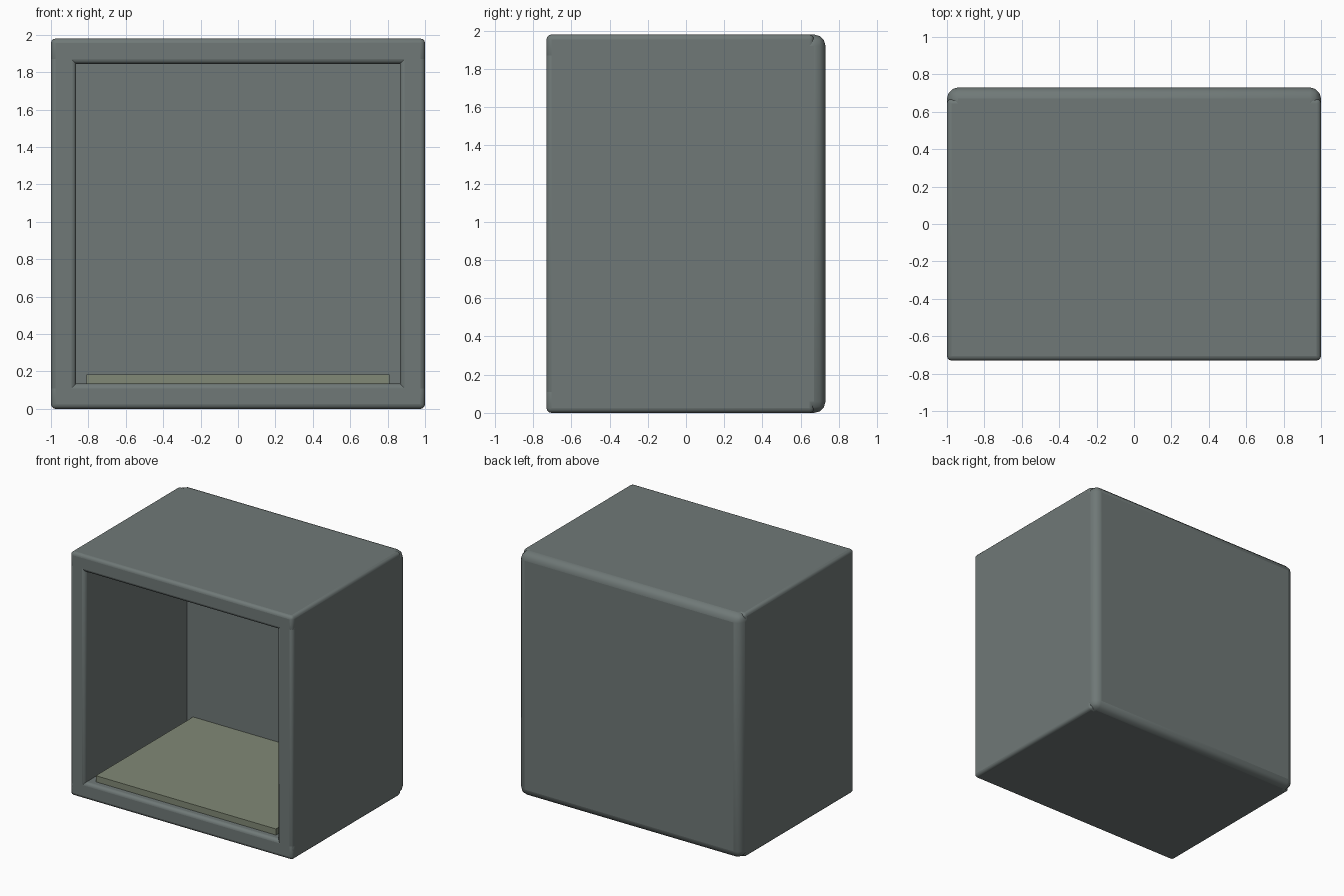
import bpy

if "Cube" in bpy.data.objects:
    bpy.data.objects.remove(bpy.data.objects["Cube"])


def material(name, rgb):
    m = bpy.data.materials.new(name)
    m.diffuse_color = (*rgb, 1)
    m.use_nodes = True
    m.node_tree.nodes["Principled BSDF"].inputs["Base Color"].default_value = m.diffuse_color
    return m


SHELL = material("shell_grey", (0.16, 0.19, 0.185))
MAT = material("mat_olive", (0.22, 0.25, 0.18))


def box(name, lo, hi, mat, bevel=0, segments=3):
    """Box between two corners, with optional rounded edges."""
    bpy.ops.mesh.primitive_cube_add(size=1, location=[(a + b) / 2 for a, b in zip(lo, hi)])
    o = bpy.context.object
    o.name = name
    o.scale = [b - a for a, b in zip(lo, hi)]
    bpy.ops.object.transform_apply(location=False, rotation=False, scale=True)
    o.data.materials.append(mat)
    if bevel:
        b = o.modifiers.new("round_edges", "BEVEL")
        b.width, b.segments = bevel, segments
        bpy.ops.object.shade_smooth_by_angle()
    return o


W, D, H, T = 1.0, 0.73, 1.98, 0.135   # half width, half depth, height, wall thickness
BACK_JOIN = 0.67

# Bottom and top boards
box("bottom_board", (-W, -D, 0), (W, BACK_JOIN, T), SHELL, 0.025)
box("top_board", (-W, -D, H - T), (W, BACK_JOIN, H), SHELL, 0.025)

# Side boards
for name, s in (("left_board", -1), ("right_board", 1)):
    x = sorted((s * W, s * (W - T)))
    box(name, (x[0], -D, 0), (x[1], BACK_JOIN, H), SHELL, 0.025)

# Thicker-rounded back panel
box("back_panel", (-W, 0.58, 0), (W, D, H), SHELL, 0.06)

# Floor mat inside the opening
box("floor_mat", (-0.81, -0.67, T), (0.81, 0.58, 0.185), MAT)
